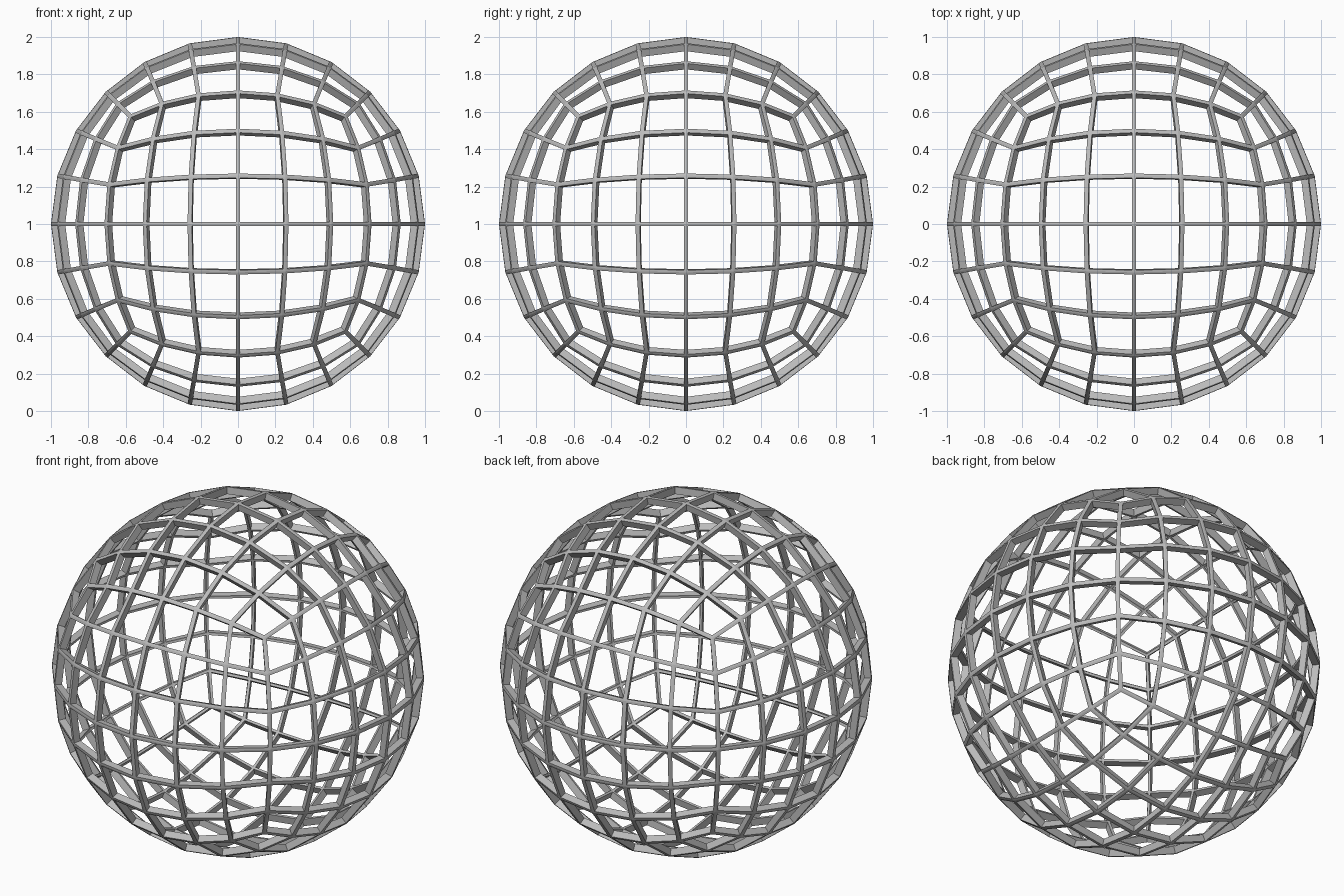
import bpy, bmesh
from math import sin, sqrt, pi

DIVISIONS = 6      # grid cells along each side of the rounded cube
BAR_WIDTH = 0.024
BAR_DEPTH = 0.04

cube = bpy.data.objects.get("Cube")
if cube:
    bpy.data.objects.remove(cube, do_unlink=True)

# Plain grey paint
grey = bpy.data.materials.new("plain_grey")
colour = (0.5, 0.5, 0.5, 1)
grey.diffuse_color = colour
grey.use_nodes = True
grey.node_tree.nodes["Principled BSDF"].inputs["Base Color"].default_value = colour


def to_sphere(co):
    """Map a point of the two-unit cube to the unit sphere with even arcs."""
    x, y, z = (sqrt(2) * sin(c * pi / 4) for c in co)

    def bend(a, b, c):
        return a * sqrt(max(0, 1 - b * b / 2 - c * c / 2 + b * b * c * c / 3))

    return bend(x, y, z), bend(y, z, x), bend(z, x, y)


# Gridded cube rounded into a ball
bm = bmesh.new()
bmesh.ops.create_cube(bm, size=2)
bmesh.ops.subdivide_edges(bm, edges=bm.edges[:], cuts=DIVISIONS - 1, use_grid_fill=True)
for v in bm.verts:
    v.co = to_sphere(v.co)
bmesh.ops.recalc_face_normals(bm, faces=bm.faces[:])

# Open every cell, leaving narrow bars between them
cells = bm.faces[:]
bmesh.ops.inset_individual(bm, faces=cells, thickness=BAR_WIDTH / 2, use_even_offset=True)
bmesh.ops.delete(bm, geom=cells, context='FACES')

mesh = bpy.data.meshes.new("lattice_ball")
bm.to_mesh(mesh)
bm.free()
mesh.materials.append(grey)

ball = bpy.data.objects.new("lattice_ball", mesh)
ball.location.z = 1
bpy.context.collection.objects.link(ball)

# Bars thicken towards the centre
thicken = ball.modifiers.new("bar_depth", 'SOLIDIFY')
thicken.thickness = BAR_DEPTH
thicken.offset = -1
thicken.use_even_offset = True
